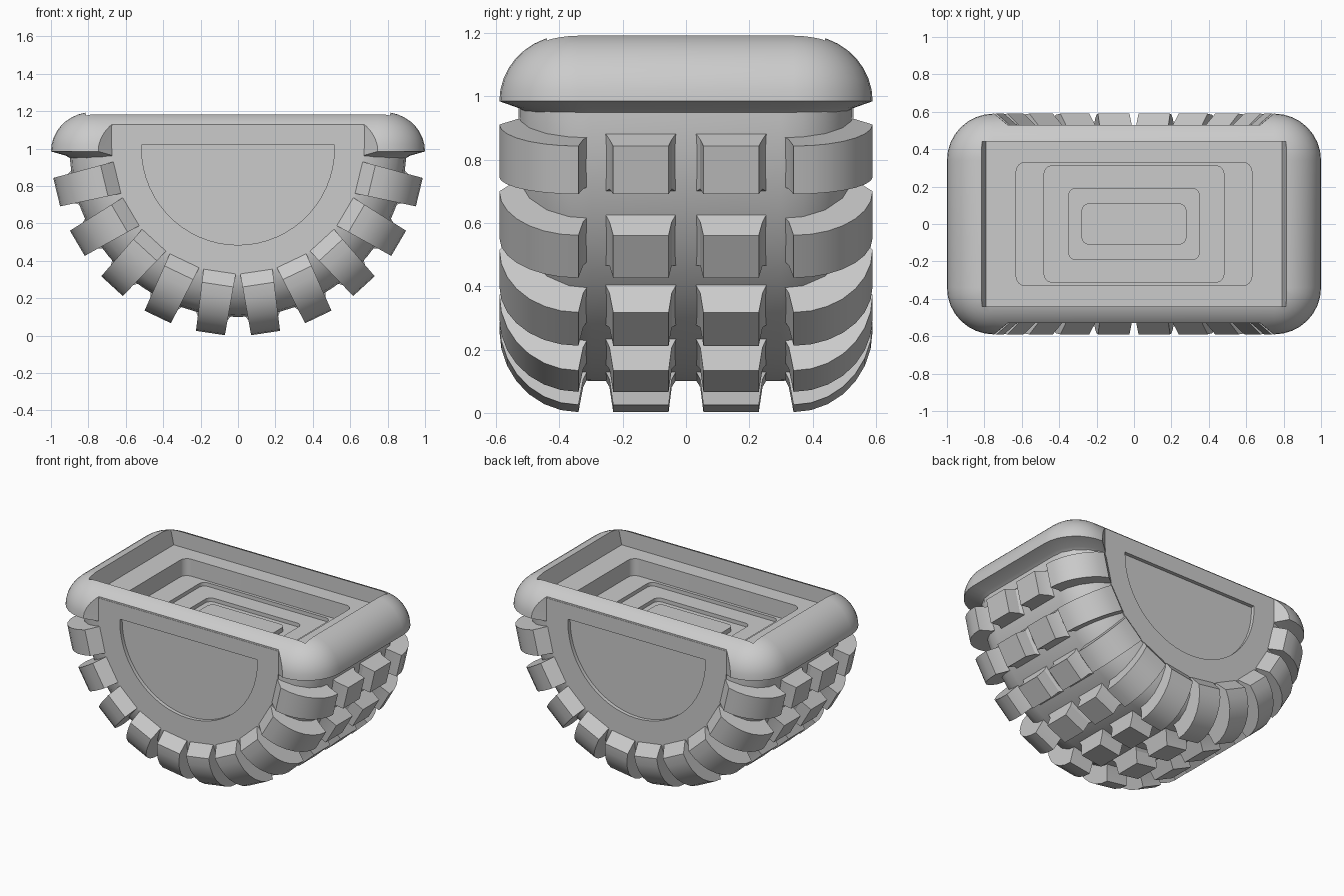
import bpy, bmesh
from math import sin, cos, pi, radians, asin

if "Cube" in bpy.data.objects:
    bpy.data.objects.remove(bpy.data.objects["Cube"])

rubber = bpy.data.materials.new("grey_rubber")
rubber.diffuse_color = (0.6, 0.6, 0.6, 1)
rubber.use_nodes = True
rubber.node_tree.nodes["Principled BSDF"].inputs["Base Color"].default_value = rubber.diffuse_color


def add_loft(bm, rings):
    """Skin a list of equal-length point rings and cap both ends."""
    loops = [[bm.verts.new(p) for p in ring] for ring in rings]
    n = len(loops[0])
    for a, b in zip(loops, loops[1:]):
        for i in range(n):
            j = (i + 1) % n
            bm.faces.new((a[i], a[j], b[j], b[i]))
    bm.faces.new(loops[0])
    bm.faces.new(loops[-1])


def smooth(ob, angle):
    bpy.ops.object.select_all(action='DESELECT')
    ob.select_set(True)
    bpy.context.view_layer.objects.active = ob
    bpy.ops.object.shade_smooth_by_angle(angle=radians(angle))


def finish(name, bm, angle=None):
    bmesh.ops.recalc_face_normals(bm, faces=bm.faces)
    me = bpy.data.meshes.new(name)
    bm.to_mesh(me)
    bm.free()
    me.materials.append(rubber)
    ob = bpy.data.objects.new(name, me)
    bpy.context.collection.objects.link(ob)
    if angle:
        smooth(ob, angle)
    return ob


def loft(name, rings, angle=None):
    bm = bmesh.new()
    add_loft(bm, rings)
    return finish(name, bm, angle)


def round_rect(hx, hy, r, z, n=8):
    pts = []
    for q, (sx, sy) in enumerate(((1, 1), (-1, 1), (-1, -1), (1, -1))):
        for k in range(n + 1):
            a = (q + k / n) * pi / 2
            pts.append((sx * (hx - r) + r * cos(a), sy * (hy - r) + r * sin(a), z))
    return pts


def rect(hx, hy, z):
    return [(hx, hy, z), (-hx, hy, z), (-hx, -hy, z), (hx, -hy, z)]


def polar(r, a, y):
    return (r * sin(a), y, 1 - r * cos(a))


def half_disc(r, top, y):
    pts = [polar(r, radians(a), y) for a in range(-90, 91, 6)]
    return pts + [(r, y, top), (-r, y, top)]


def cut(ob, cutters):
    for c in cutters:
        m = ob.modifiers.new("cut", 'BOOLEAN')
        m.operation, m.solver, m.object = 'DIFFERENCE', 'EXACT', c
        bpy.context.view_layer.objects.active = ob
        bpy.ops.object.modifier_apply(modifier=m.name)
    smooth(ob, 30)


# Carcass: half-turn of the groove-floor profile
half = [(0.45, 0.02), (0.45, 0.64), (0.525, 0.66), (0.522, 0.70), (0.495, 0.78),
        (0.44, 0.85), (0.37, 0.89), (0.30, 0.90)]
section = half + [(-y, r) for y, r in reversed(half)]
carcass = loft("carcass", [[polar(r, radians(a), y) for y, r in section]
                           for a in range(-90, 91, 5)])

# Rim: rounded rectangle with a rolled top edge and filleted underside
rings = [round_rect(0.86, 0.49, 0.20, 0.92), round_rect(0.89, 0.50, 0.21, 0.945),
         round_rect(0.92, 0.525, 0.22, 0.962), round_rect(1.0, 0.59, 0.25, 0.985)]
for k in range(1, 10):
    t = k / 9 * pi / 2
    d = 0.22 * (1 - cos(t))
    rings.append(round_rect(1 - d, 0.59 - d, 0.25 - d, 0.985 + 0.21 * sin(t)))
rim = loft("rim", rings)

# Planting tray: wide opening, then stepped pockets
tray = [loft("opening_cutter", [rect(0.79, 0.44, 1.08), rect(0.82, 0.44, 1.21)]),
        loft("pocket_cutter", [round_rect(0.63, 0.33, 0.05, 0.965), round_rect(0.63, 0.33, 0.05, 1.12)]),
        loft("floor_cutter", [round_rect(0.48, 0.31, 0.04, 0.94), round_rect(0.48, 0.31, 0.04, 1.12)]),
        loft("recess_cutter", [round_rect(0.35, 0.19, 0.04, 0.915), round_rect(0.35, 0.19, 0.04, 1.12)])]

# Side openings trimmed out of the rim: flared half disc plus panel recess
sides = []
for s in (-1, 1):
    sides.append(loft("flare_cutter", [half_disc(0.673, 1.4, s * 0.528), half_disc(0.76, 1.4, s * 0.60)]))
    sides.append(loft("panel_cutter", [half_disc(0.518, 1.023, s * 0.49), half_disc(0.518, 1.023, s * 0.56)]))

cut(carcass, tray)
cut(rim, tray + sides)
for c in tray + sides:
    bpy.data.objects.remove(c)

# Low pad on the tray floor
loft("tray_pad", [round_rect(0.28, 0.11, 0.04, 0.91), round_rect(0.28, 0.11, 0.04, 0.945)], 30)

# Side walls: half discs with a shallow recessed panel
for side, s in (("front", -1), ("back", 1)):
    loft(side + "_wall", [half_disc(r, top, s * y) for r, top, y in (
        (0.675, 1.12, 0.46), (0.675, 1.12, 0.53), (0.515, 1.02, 0.53), (0.515, 1.02, 0.505))], 30)


# Treads: ten lug rows, each with two inner blocks and a shoulder per side
def lug_gap(r):
    return 0.012 + (r - 0.67) * 0.176


def block_gap(r):
    return lug_gap(r) if r > 0.9 else 0.025


shoulder = [(0.34, 1.0)]
for k in range(1, 8):
    t = k / 7 * pi / 2
    shoulder.append((0.34 + 0.25 * sin(t), 0.74 + 0.26 * cos(t)))
shoulder += [(0.53, 0.67), (0.42, 0.67), (0.30, 0.87), (0.325, 0.92)]
block = [(0.055, 1.0), (0.23, 1.0), (0.242, 0.92), (0.265, 0.88), (0.02, 0.88), (0.045, 0.92)]


def tread(name, shape, gap):
    bm = bmesh.new()
    for k in range(-5, 5):
        mid = radians(8.5 + 17 * k)
        for s in (-1, 1):
            add_loft(bm, [[polar(r, mid + e * (radians(8.5) - asin(gap(r) / r)), s * y)
                           for y, r in shape] for e in (-1, 1)])
    finish(name, bm, 20)


tread("shoulder_lugs", shoulder, lug_gap)
tread("centre_lugs", block, block_gap)
